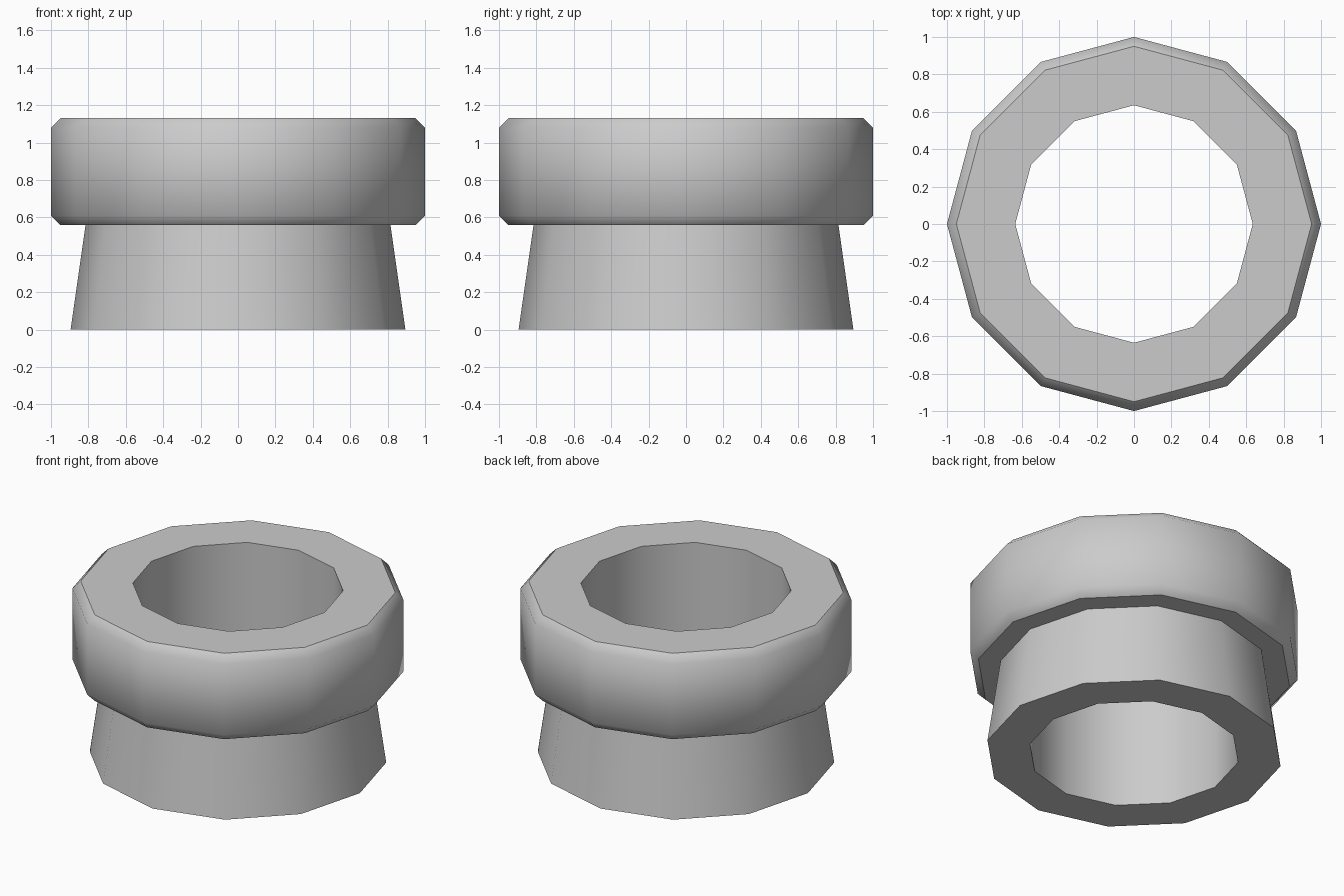
import bpy, bmesh
from math import radians, sin, cos, tau

if "Cube" in bpy.data.objects:
    bpy.data.objects.remove(bpy.data.objects["Cube"])

SIDES = 12

# Closed cross-section (radius, height): bore, tapered neck, chamfered collar
PROFILE = [
    (0.635, 0.0), (0.895, 0.0),
    (0.815, 0.56), (0.95, 0.56),
    (1.0, 0.61), (1.0, 1.08),
    (0.95, 1.13), (0.635, 1.13),
]


def lathe(name, profile, sides):
    """Revolve a closed profile around z into a solid ring."""
    bm = bmesh.new()
    rings = [[bm.verts.new((r * cos(tau * i / sides), r * sin(tau * i / sides), z))
              for r, z in profile] for i in range(sides)]
    n = len(profile)
    for i in range(sides):
        a, b = rings[i], rings[(i + 1) % sides]
        for j in range(n):
            k = (j + 1) % n
            bm.faces.new((a[j], b[j], b[k], a[k]))
    bmesh.ops.recalc_face_normals(bm, faces=bm.faces)
    mesh = bpy.data.meshes.new(name)
    bm.to_mesh(mesh)
    bm.free()
    obj = bpy.data.objects.new(name, mesh)
    bpy.context.collection.objects.link(obj)
    return obj


# Collared ring with a straight through-bore
ring = lathe("collared_ring", PROFILE, SIDES)

# Smooth around the facets and collar chamfers, sharp at the flat rims
bpy.context.view_layer.objects.active = ring
ring.select_set(True)
bpy.ops.object.shade_smooth_by_angle(angle=radians(45))
